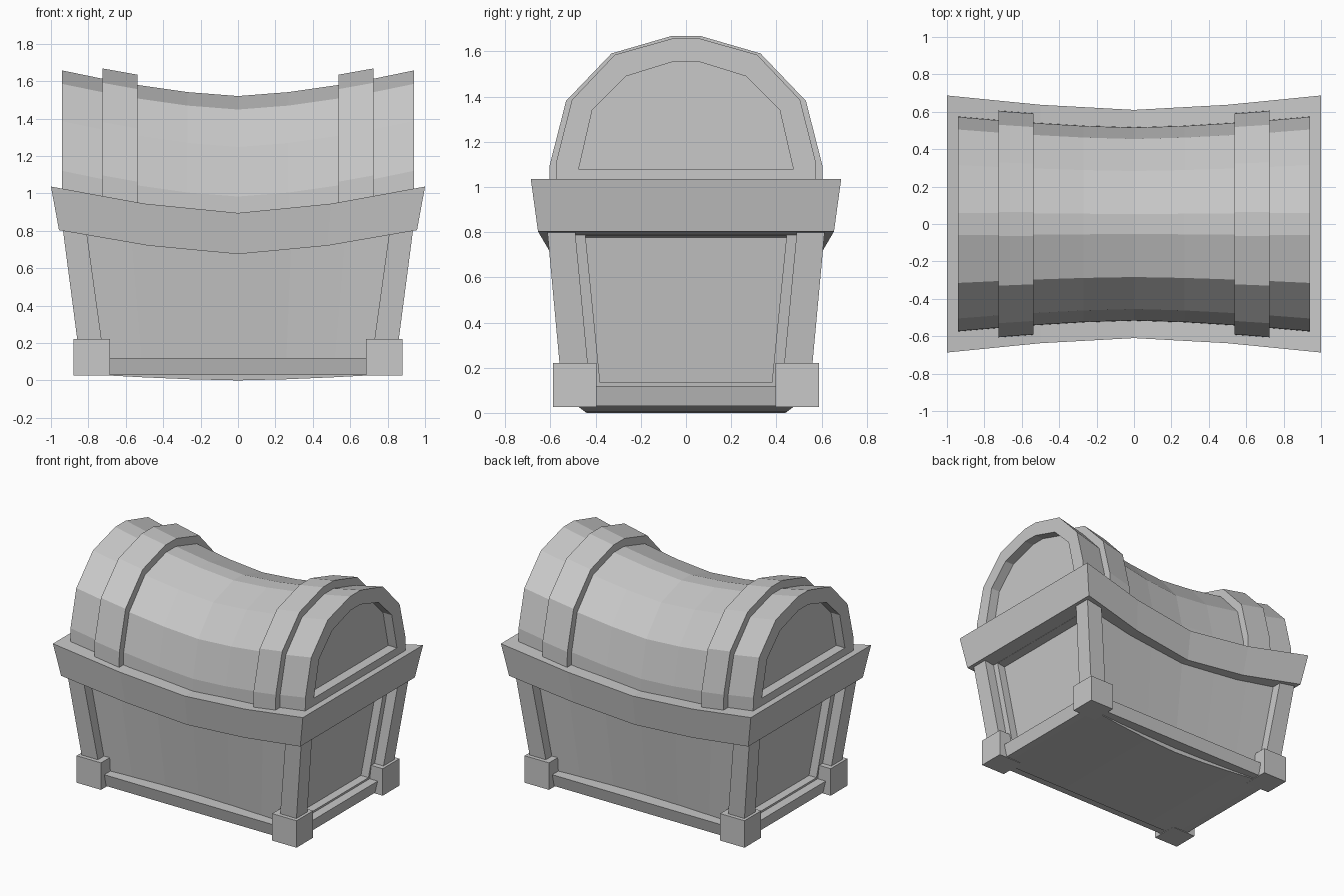
import bpy, bmesh

old = bpy.data.objects.get("Cube")
if old:
    bpy.data.objects.remove(old, do_unlink=True)

grey = bpy.data.materials.new("plain grey")
grey.use_nodes = True
colour = (0.58, 0.58, 0.58, 1)
grey.diffuse_color = colour
grey.node_tree.nodes["Principled BSDF"].inputs["Base Color"].default_value = colour


def loft(name, rings):
    """Skin a row of equal-sized point rings and cap both ends."""
    bm = bmesh.new()
    rows = [[bm.verts.new(p) for p in ring] for ring in rings]
    n = len(rows[0])
    for a, b in zip(rows, rows[1:]):
        for i in range(n):
            j = (i + 1) % n
            bm.faces.new((a[i], a[j], b[j], b[i]))
    bm.faces.new(rows[0])
    bm.faces.new(rows[-1])
    bmesh.ops.recalc_face_normals(bm, faces=bm.faces)
    mesh = bpy.data.meshes.new(name)
    bm.to_mesh(mesh)
    bm.free()
    mesh.materials.append(grey)
    ob = bpy.data.objects.new(name, mesh)
    bpy.context.collection.objects.link(ob)
    return ob


def rect(x0, x1, y0, y1, z):
    return [(x0, y0, z), (x1, y0, z), (x1, y1, z), (x0, y1, z)]


def flare(x, end):
    """0 in the middle, 1 at the end: the curve shared by lid, rim and body."""
    return abs(x / end) ** 1.5


# Lid: arched section, sagging and narrowing toward the middle
ARCH = [(0.575, 1.0), (0.572, 1.12), (0.505, 1.385), (0.315, 1.585), (0.06, 1.657)]
OPENING = [(0.475, 1.08), (0.47, 1.10), (0.415, 1.34), (0.265, 1.49), (0.055, 1.555)]
RAISE = [(0.05, 0.0), (0.05, 0.02), (0.042, 0.04), (0.025, 0.05), (0.007, 0.055)]
LID_END = 0.94


def arch(x, half):
    pts = half + [(-y, z) for y, z in reversed(half)]
    return [(x, y, z) for y, z in pts]


def lid_half(x, raised=False):
    t = flare(x, LID_END)
    half = [(y * (0.9 + 0.1 * t), z - 0.137 * (1 - t)) for y, z in ARCH]
    if raised:
        half = [(y + a, z + b) for (y, z), (a, b) in zip(half, RAISE)]
    return half


stations = [-LID_END, -0.73, -0.54, -0.27, 0, 0.27, 0.54, 0.73, LID_END]
recess = LID_END - 0.07
loft("lid",
     [arch(-recess, OPENING), arch(-LID_END, OPENING)]
     + [arch(x, lid_half(x)) for x in stations]
     + [arch(LID_END, OPENING), arch(recess, OPENING)])

# Two raised straps over the lid
for s, side in ((1, "left"), (-1, "right")):
    loft("lid_strap_" + side,
         [arch(s * x, lid_half(x, True)) for x in (0.537, 0.725)])

# Flared rim under the lid
rim = []
for x in (-1, -0.5, 0, 0.5, 1):
    t = flare(x, 1)
    yt, zt = 0.61 + 0.077 * t, 0.895 + 0.141 * t
    yb, zb = 0.58 + 0.075 * t, 0.675 + 0.128 * t
    rim.append([(x, -yt, zt), (x, yt, zt), (0.957 * x, yb, zb), (0.957 * x, -yb, zb)])
loft("rim", rim)


# Body: tapered box with sagging floor and a recessed panel at each end
def body_ring(u, y_low, y_high, z_low, z_high, depth=0.0):
    low, high = (u * (0.761 + 0.1265 * z - depth) for z in (z_low, z_high))
    return [(low, -y_low, z_low), (low, y_low, z_low),
            (high, y_high, z_high), (high, -y_high, z_high)]


def wall_ring(u):
    t = flare(u, 1)
    return body_ring(u, 0.44 + 0.04 * t, 0.53 + 0.016 * t, 0.03 * t, 0.78 + 0.08 * t)


def panel(u, depth):
    return body_ring(u, 0.38, 0.445, 0.135, 0.785, depth)


loft("body",
     [panel(-1, 0.06), panel(-1, 0.0)]
     + [wall_ring(u / 3) for u in range(-3, 4)]
     + [panel(1, 0.0), panel(1, 0.06)])

# Corner posts and feet
for sx, side in ((1, "left"), (-1, "right")):
    for sy, end in ((-1, "front"), (1, "back")):
        tag = end + "_" + side
        loft("post_" + tag, [
            rect(sx * 0.727, sx * 0.857, sy * 0.433, sy * 0.558, 0.2),
            rect(sx * 0.817, sx * 0.942, sy * 0.495, sy * 0.618, 0.85)])
        foot = (sx * 0.685, sx * 0.88, sy * 0.397, sy * 0.588)
        loft("foot_" + tag, [rect(*foot, 0.025), rect(*foot, 0.22)])

# Base rails between the feet, leaning outward
for s, end in ((-1, "front"), (1, "back")):
    loft("base_rail_" + end, [
        rect(-0.7, 0.7, s * 0.40, s * 0.528, 0.03),
        rect(-0.7, 0.7, s * 0.40, s * 0.55, 0.12)])
for s, side in ((1, "left"), (-1, "right")):
    loft("base_rail_" + side, [
        rect(s * 0.68, s * 0.818, -0.41, 0.41, 0.03),
        rect(s * 0.68, s * 0.84, -0.41, 0.41, 0.12)])
